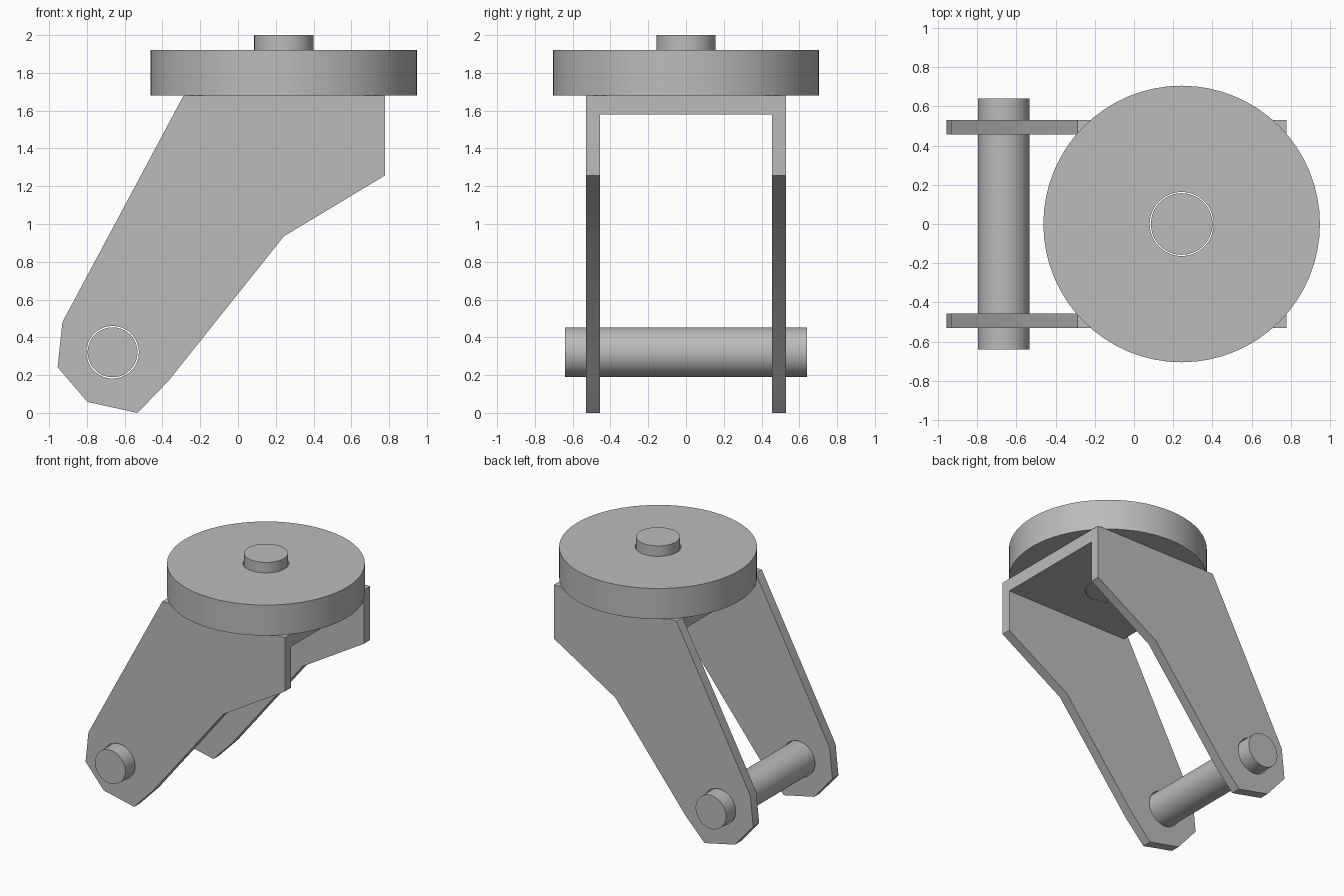
import bpy, bmesh
from math import radians

if "Cube" in bpy.data.objects:
    bpy.data.objects.remove(bpy.data.objects["Cube"], do_unlink=True)

GREY = (0.5, 0.5, 0.5, 1)
metal = bpy.data.materials.new("grey metal")
metal.use_nodes = True
metal.diffuse_color = GREY
metal.node_tree.nodes["Principled BSDF"].inputs["Base Color"].default_value = GREY

HUB_X = 0.243                 # swivel axis
PIN_X, PIN_Z = -0.664, 0.321  # axle axis
OUTER, INNER = 0.53, 0.455    # fork half widths
PLATE_LOW, PLATE_TOP, DISC_TOP = 1.58, 1.68, 1.92
SIDE = [(-0.288, PLATE_TOP), (-0.93, 0.48), (-0.955, 0.242), (-0.797, 0.058),
        (-0.532, 0), (-0.368, 0.17), (HUB_X, 0.935), (0.778, 1.257), (0.778, PLATE_TOP)]


def extrude(name, profile, y0, y1):
    """Extrude an x-z outline along y."""
    bm = bmesh.new()
    face = bm.faces.new([bm.verts.new((x, y0, z)) for x, z in profile])
    grown = bmesh.ops.extrude_face_region(bm, geom=[face])["geom"]
    verts = [v for v in grown if isinstance(v, bmesh.types.BMVert)]
    bmesh.ops.translate(bm, verts=verts, vec=(0, y1 - y0, 0))
    bmesh.ops.recalc_face_normals(bm, faces=bm.faces)
    mesh = bpy.data.meshes.new(name)
    bm.to_mesh(mesh)
    bm.free()
    obj = bpy.data.objects.new(name, mesh)
    bpy.context.collection.objects.link(obj)
    mesh.materials.append(metal)
    return obj


def cylinder(name, radius, depth, location, along_y=False):
    bpy.ops.mesh.primitive_cylinder_add(
        vertices=64, radius=radius, depth=depth, location=location,
        rotation=(radians(90) if along_y else 0, 0, 0))
    obj = bpy.context.object
    obj.name = name
    obj.data.materials.append(metal)
    return obj


def upright(name, radius, low, high):
    return cylinder(name, radius, high - low, (HUB_X, 0, (low + high) / 2))


def drill(cutter, targets):
    """Cut the same hole through several parts."""
    for obj in targets:
        mod = obj.modifiers.new("hole", "BOOLEAN")
        mod.operation = "DIFFERENCE"
        mod.solver = "EXACT"
        mod.object = cutter
        bpy.context.view_layer.objects.active = obj
        bpy.ops.object.modifier_apply(modifier=mod.name)
    bpy.data.objects.remove(cutter, do_unlink=True)


# Fork: two cheeks joined by a top plate
front_cheek = extrude("front_cheek", SIDE, -OUTER, -INNER)
back_cheek = extrude("back_cheek", SIDE, INNER, OUTER)
left, right = SIDE[0][0], SIDE[-1][0]
top_plate = extrude("top_plate", [(left, PLATE_LOW), (right, PLATE_LOW),
                                  (right, PLATE_TOP), (left, PLATE_TOP)], -INNER, INNER)

# Swivel disc and its stem, with a thin clearance
swivel_disc = upright("swivel_disc", 0.705, PLATE_TOP, DISC_TOP)
drill(upright("stem_cutter", 0.163, 1.4, 2.1), [swivel_disc, top_plate])
stem = upright("stem", 0.157, PLATE_LOW, 2.0)

# Axle pin through both cheeks, with a thin clearance
drill(cylinder("pin_cutter", 0.139, 1.6, (PIN_X, 0, PIN_Z), True), [front_cheek, back_cheek])
axle_pin = cylinder("axle_pin", 0.132, 1.28, (PIN_X, 0, PIN_Z), True)

# Smooth the round walls, keep edges sharp
parts = [front_cheek, back_cheek, top_plate, swivel_disc, stem, axle_pin]
bpy.ops.object.select_all(action="DESELECT")
for part in parts:
    part.select_set(True)
bpy.context.view_layer.objects.active = axle_pin
bpy.ops.object.shade_smooth_by_angle(angle=radians(30))
